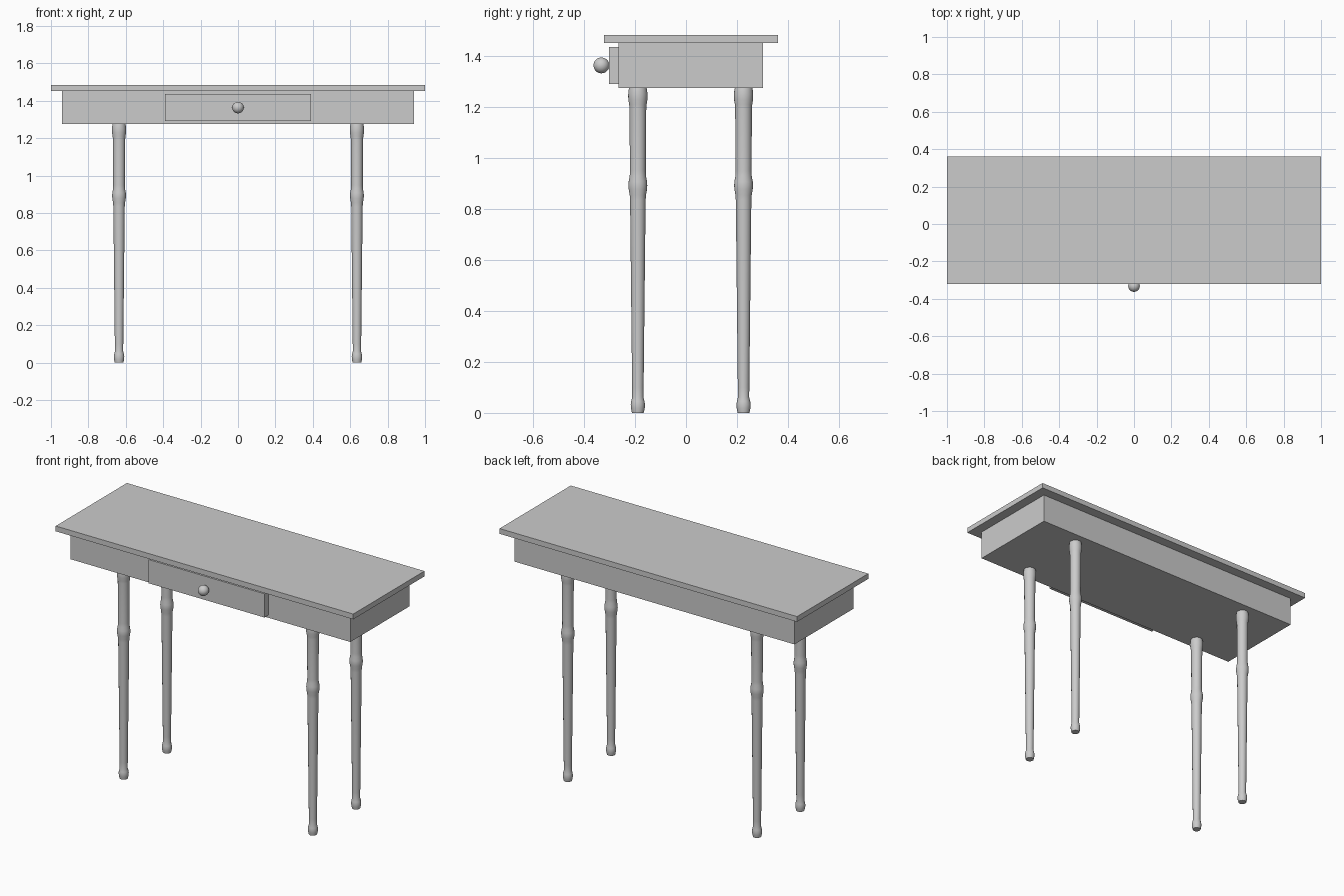
import bpy, bmesh, math

if "Cube" in bpy.data.objects:
    bpy.data.objects.remove(bpy.data.objects["Cube"])


def box(name, lo, hi):
    size = [h - l for l, h in zip(lo, hi)]
    mid = [(h + l) / 2 for l, h in zip(lo, hi)]
    bpy.ops.mesh.primitive_cube_add(size=1, location=mid)
    ob = bpy.context.object
    ob.name = name
    ob.scale = size
    bpy.ops.object.transform_apply(location=False, rotation=False, scale=True)
    return ob


def turned(name, profile, location, sides=24):
    """Solid of revolution around z from (radius, height) points."""
    bm = bmesh.new()
    rings = [[bm.verts.new((r * math.cos(2 * math.pi * i / sides),
                            r * math.sin(2 * math.pi * i / sides), z))
              for i in range(sides)] for r, z in profile]
    for a, b in zip(rings, rings[1:]):
        for i in range(sides):
            j = (i + 1) % sides
            bm.faces.new((a[i], a[j], b[j], b[i]))
    bm.faces.new(rings[0][::-1])
    bm.faces.new(rings[-1])
    mesh = bpy.data.meshes.new(name)
    bm.to_mesh(mesh)
    bm.free()
    ob = bpy.data.objects.new(name, mesh)
    ob.location = location
    bpy.context.collection.objects.link(ob)
    smooth(ob)
    return ob


def smooth(ob):
    bpy.ops.object.select_all(action='DESELECT')
    ob.select_set(True)
    bpy.context.view_layer.objects.active = ob
    bpy.ops.object.shade_smooth_by_angle(angle=math.radians(35))


# Table top, apron and drawer front
box("table_top", (-1, -0.322, 1.452), (1, 0.362, 1.484))
box("apron", (-0.94, -0.264, 1.276), (0.94, 0.302, 1.452))
box("drawer_front", (-0.389, -0.302, 1.292), (0.389, -0.264, 1.436))

# Drawer knob
bpy.ops.mesh.primitive_uv_sphere_add(segments=32, ring_count=16, radius=0.031,
                                     location=(0, -0.332, 1.364))
knob = bpy.context.object
knob.name = "drawer_knob"
smooth(knob)

# Turned legs: foot bulge, long taper, middle ring, top bulge
leg = [(0.023, 0), (0.027, 0.018), (0.028, 0.033), (0.026, 0.046),
       (0.022, 0.062), (0.0225, 0.1), (0.0305, 0.835), (0.032, 0.855),
       (0.036, 0.878), (0.037, 0.893), (0.036, 0.908), (0.032, 0.93),
       (0.031, 0.95), (0.033, 1.195), (0.034, 1.21), (0.0375, 1.23),
       (0.038, 1.25), (0.036, 1.268), (0.034, 1.277)]
for side, x in (("left", -0.636), ("right", 0.636)):
    for end, y in (("front", -0.189), ("back", 0.226)):
        turned(f"{end}_{side}_leg", leg, (x, y, 0))
